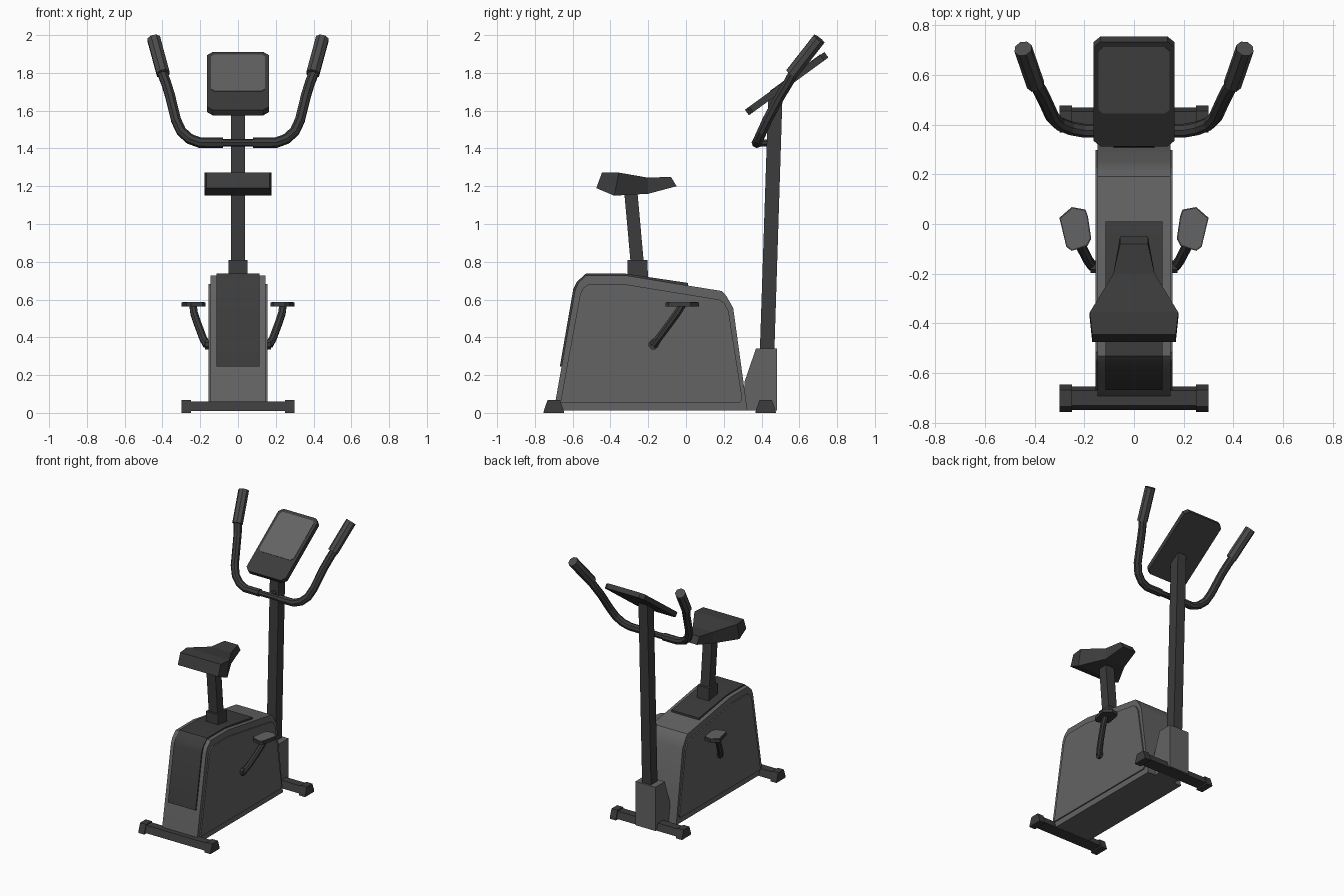
import bpy, bmesh, math
from mathutils import Vector as V

if "Cube" in bpy.data.objects:
    bpy.data.objects.remove(bpy.data.objects["Cube"])


def material(name, v):
    m = bpy.data.materials.new(name)
    m.diffuse_color = (v, v, v, 1)
    m.use_nodes = True
    m.node_tree.nodes["Principled BSDF"].inputs["Base Color"].default_value = m.diffuse_color
    return m


GREY = material("mid grey plastic", 0.125)
DARK = material("charcoal", 0.045)
GRIP = material("grip grey", 0.07)


def loft(name, rings, mat, mirror=False, smooth=0):
    """Skin a row of equal-length point rings and cap both ends."""
    bm = bmesh.new()
    vs = [[bm.verts.new(p) for p in r] for r in rings]
    n = len(vs[0])
    for a, b in zip(vs, vs[1:]):
        for i in range(n):
            j = (i + 1) % n
            bm.faces.new((a[i], a[j], b[j], b[i]))
    bm.faces.new(vs[0])
    bm.faces.new(vs[-1])
    bmesh.ops.recalc_face_normals(bm, faces=bm.faces)
    me = bpy.data.meshes.new(name)
    bm.to_mesh(me)
    bm.free()
    me.materials.append(mat)
    ob = bpy.data.objects.new(name, me)
    bpy.context.collection.objects.link(ob)
    if mirror:
        ob.modifiers.new("mirror", 'MIRROR')
    if smooth:
        bpy.ops.object.select_all(action='DESELECT')
        ob.select_set(True)
        bpy.context.view_layer.objects.active = ob
        bpy.ops.object.shade_smooth_by_angle(angle=math.radians(smooth))
    return ob


def prism(name, profile, x0, x1, mat, **kw):
    """Extrude a side (y, z) profile from x0 to x1."""
    return loft(name, [[(x, y, z) for y, z in profile] for x in (x0, x1)], mat, **kw)


def tube(name, path, radii, ref, mat, sides=8, **kw):
    """Sweep a polygon along a path; ref is the normal of the path's plane."""
    path, rings = [V(p) for p in path], []
    for i, p in enumerate(path):
        t = V()
        if i:
            t += (p - path[i - 1]).normalized()
        if i < len(path) - 1:
            t += (path[i + 1] - p).normalized()
        a = t.cross(V(ref)).normalized()
        b = t.cross(a).normalized()
        rings.append([p + radii[i] * (a * math.cos(w) + b * math.sin(w))
                      for w in (math.tau * (k + .5) / sides for k in range(sides))])
    return loft(name, rings, mat, **kw)


def chamfered(w, v0, v1, c):
    return [(-w + c, v0), (w - c, v0), (w, v0 + c), (w, v1 - c),
            (w - c, v1), (-w + c, v1), (-w, v1 - c), (-w, v0 + c)]


# housing with raised side panels and dark top cover
prism("housing", [(-.70, .012), (-.587, .65), (-.57, .69), (-.53, .728), (-.32, .728),
                  (.01, .674), (.19, .645), (.213, .62), (.25, .555), (.325, .012)],
      -.146, .146, GREY, smooth=35)
prism("side_panel", [(-.665, .055), (-.56, .63), (-.545, .66), (-.515, .682), (-.33, .682),
                     (.175, .60), (.20, .585), (.225, .54), (.298, .075), (.285, .055)],
      .14, .155, GREY, mirror=True)
prism("top_cover", [(-.668, .245), (-.597, .655), (-.577, .695), (-.53, .737), (-.32, .737),
                    (.01, .688), (.01, .60), (-.50, .60), (-.60, .245)],
      -.115, .115, DARK, smooth=35)

# feet
for name, y in (("rear_foot", -.70), ("front_foot", .422)):
    prism(name, [(y - .047, .01), (y - .03, .06), (y + .03, .06), (y + .047, .01)],
          -.26, .26, DARK)
    prism(name + "_cap", [(y - .055, 0), (y - .05, .02), (y - .033, .068), (y + .033, .068),
                          (y + .05, .02), (y + .055, 0)], .25, .30, DARK, mirror=True)

# front post and its base cover
prism("post_base", [(.30, .012), (.31, .165), (.37, .34), (.482, .34), (.482, .012)],
      -.083, .083, GREY)
prism("post", [(.39, .30), (.435, 1.655), (.512, 1.715), (.467, .30)], -.037, .037, DARK)

# seat post, collar and seat
prism("seat_collar", [(-.31, .70), (-.31, .81), (-.205, .81), (-.20, .70)], -.05, .05, DARK)
prism("seat_post", [(-.292, .78), (-.328, 1.18), (-.258, 1.18), (-.222, .78)],
      -.037, .037, DARK)
seat = [(-.475, 1.19, -.445, 1.272, .168), (-.38, 1.15, -.355, 1.272, .178),
        (-.20, 1.16, -.20, 1.245, .083), (-.05, 1.20, -.08, 1.25, .056)]
loft("seat", [[(-w, yb, zb), (w, yb, zb), (w, yt, zt), (-w, yt, zt)]
              for yb, zb, yt, zt, w in seat], DARK)

# tilted console with screen
A = math.radians(36)


def tilted(outline, h):
    return [(u, .533 + v * math.cos(A) - h * math.sin(A),
             1.743 + v * math.sin(A) + h * math.cos(A)) for u, v in outline]


plate = chamfered(.163, -.26, .26, .028)
loft("console", [tilted(plate, -.018), tilted(plate, .018)], DARK)
glass = chamfered(.142, -.095, .235, .018)
loft("screen", [tilted(glass, .016), tilted(glass, .021)], GREY)

# handlebar: thin centre, thicker curved arms, grips
N = (0, -.9, .43)
tube("handlebar_centre", [(-.1, .375, 1.43), (.1, .375, 1.43)], [.021] * 2, N, DARK)
tube("handlebar_bracket", [(0, .375, 1.43), (0, .45, 1.43)], [.02] * 2, (1, 0, 0), DARK)
tube("handlebar_arm", [(.08, .375, 1.43), (.20, .375, 1.43), (.255, .385, 1.45),
                       (.30, .403, 1.49), (.328, .43, 1.55), (.36, .50, 1.68),
                       (.38, .54, 1.745), (.405, .575, 1.81)], [.028] * 8, N, DARK,
     mirror=True)
tube("grip", [(.396, .56, 1.795), (.446, .705, 1.98)], [.037] * 2, N, GRIP, mirror=True)

# cranks and pedals
tube("crank_hub", [(.14, -.172, .362), (.175, -.172, .362)], [.028] * 2, (0, 0, 1), DARK,
     mirror=True)
tube("crank", [(.165, -.172, .358), (.185, -.145, .395), (.215, -.085, .475),
               (.233, -.045, .53), (.238, -.02, .57)], [.021] * 5, (0, .82, -.57), DARK,
     mirror=True)
pedal = [(.195, .058), (.25, .068), (.30, .025), (.272, -.092), (.25, -.108),
         (.187, -.088), (.172, -.06), (.185, .03)]
loft("pedal", [[(x, y, z) for x, y in pedal] for z in (.562, .584)], DARK, mirror=True)
loft("pedal_pad", [[(.237 + (x - .237) * .9, -.02 + (y + .02) * .93, z) for x, y in pedal]
                   for z in (.58, .588)], GREY, mirror=True)
